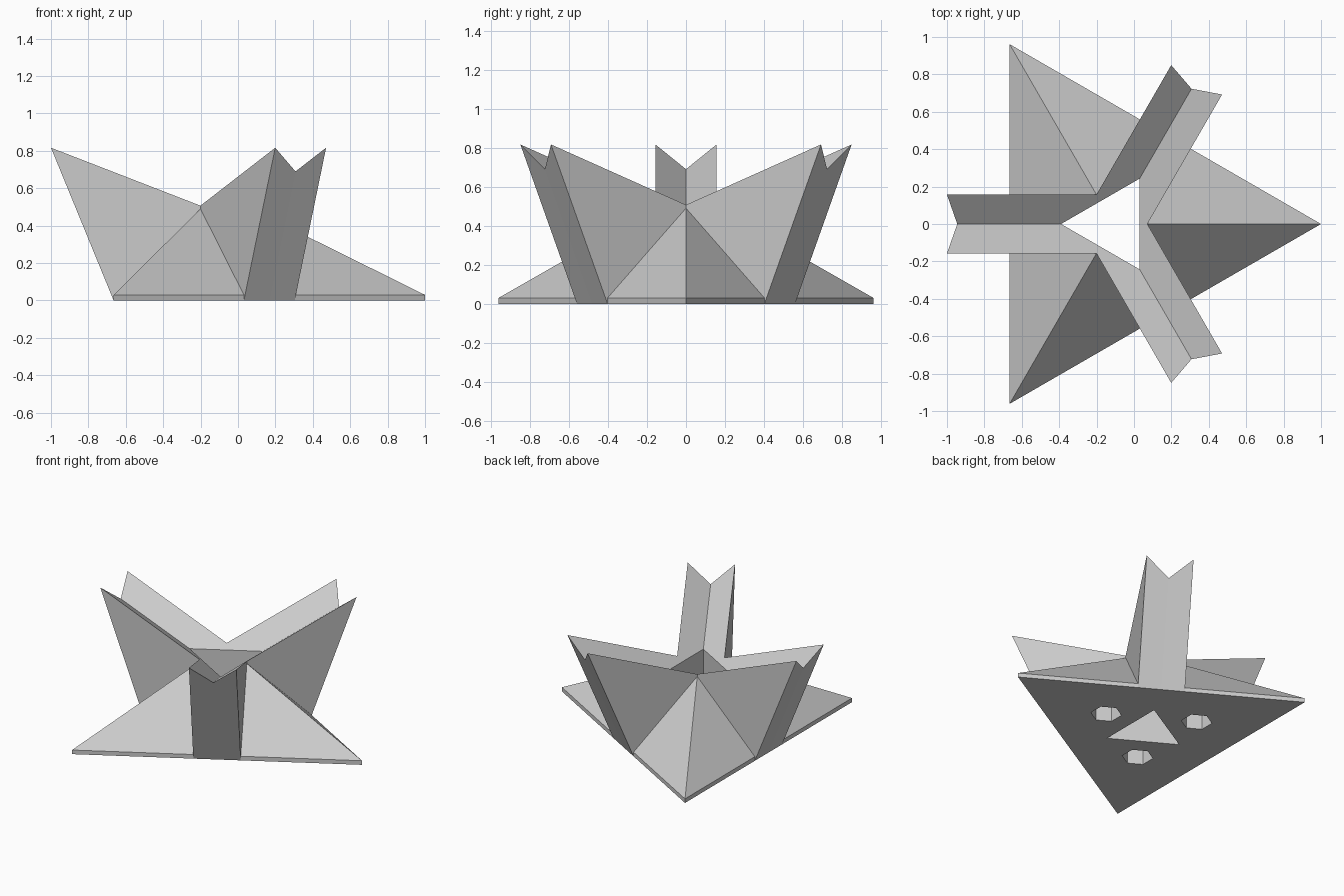
import bpy, bmesh
from math import radians, sin, cos, pi
from mathutils import Matrix, Vector

cube = bpy.data.objects.get("Cube")
if cube:
    bpy.data.objects.remove(cube, do_unlink=True)

# Main sizes, measured from the axis of three-fold symmetry
CORNER = 1.11            # axis to corner of the triangular plate
EDGE = CORNER / 2        # axis to middle of a plate edge
PLATE_TOP = 0.03
HOLE = 0.28              # axis to corner of the central hole
HOLE_TOP = 0.475
SLOPE = 0.775            # rise of the planes cutting the arm tops
HALF_WIDTH = 0.157       # half the width of an arm
PEAK = HALF_WIDTH / sin(radians(60))   # where two arms meet
AXIS_X = -0.11

grey = bpy.data.materials.new("plain grey")
grey.use_nodes = True
grey.diffuse_color = (0.6, 0.6, 0.6, 1)
grey.node_tree.nodes["Principled BSDF"].inputs["Base Color"].default_value = (0.6, 0.6, 0.6, 1)


def make_object(name, bm):
    mesh = bpy.data.meshes.new(name)
    bmesh.ops.recalc_face_normals(bm, faces=bm.faces)
    bm.to_mesh(mesh)
    bm.free()
    mesh.materials.append(grey)
    obj = bpy.data.objects.new(name, mesh)
    obj.location.x = AXIS_X
    bpy.context.collection.objects.link(obj)
    return obj


def arm_point(t, offset, side, z=None):
    """Point t along an arm, offset from its middle; z defaults to the sloped top."""
    c, s = cos(radians(60)), sin(radians(60))
    x, y = t * c + offset * s, t * s - offset * c
    if z is None:
        z = HOLE_TOP + SLOPE * (x - HOLE / 2)
    return Vector((x, side * y, z))


def add_sector(bm, angle):
    """One plate corner with its pyramid and the two half arms beside it."""
    turn = Matrix.Rotation(angle, 3, 'Z')

    def face(*points):
        bm.faces.new([bm.verts.new(turn @ p) for p in points])

    corner_low, corner_high = Vector((CORNER, 0, 0)), Vector((CORNER, 0, PLATE_TOP))
    peak = arm_point(PEAK / 2, HALF_WIDTH, 1)
    ridge = Vector((PEAK, 0, 0.49))
    rims = []
    for side in (1, -1):
        hole_low = arm_point(HOLE, 0, side, 0)
        hole_high = arm_point(HOLE, 0, side)
        groove = arm_point(0.835, 0, side)
        tip = arm_point(0.89, HALF_WIDTH, side)
        foot_mid = arm_point(EDGE, 0, side, 0)
        foot_low = arm_point(EDGE, HALF_WIDTH, side, 0)
        foot_high = arm_point(EDGE, HALF_WIDTH, side, PLATE_TOP)
        face(peak, tip, foot_low, foot_high, ridge)          # arm side
        face(groove, foot_mid, foot_low, tip)                # leaning arm end
        face(corner_high, ridge, foot_high)                  # corner pyramid
        face(corner_low, corner_high, foot_high, foot_low)   # plate edge
        rims.append((hole_low, hole_high, groove, tip, foot_mid, foot_low))
    a, b = rims
    face(a[0], a[1], b[1], b[0])                             # hole wall
    face(a[1], a[2], a[3], peak, b[3], b[2], b[1])           # sloped top
    face(a[0], a[4], a[5], corner_low, b[5], b[4], b[0])     # underside


# Body
bm = bmesh.new()
for i in range(3):
    add_sector(bm, i * 2 * pi / 3)
bmesh.ops.remove_doubles(bm, verts=bm.verts, dist=0.0005)
body = make_object("three_armed_stand", bm)

# Hexagonal pockets in the underside, one below each pyramid
bm = bmesh.new()
for i in range(3):
    place = Matrix.Rotation(i * 2 * pi / 3, 4, 'Z') @ Matrix.Translation((0.35, 0, 0))
    place = place @ Matrix.Rotation(pi / 2, 4, 'Z')
    ring = [bm.verts.new(place @ Vector((0.103 * cos(k * pi / 3), 0.103 * sin(k * pi / 3), -0.15)))
            for k in range(6)]
    bottom = bm.faces.new(ring)
    top = bmesh.ops.extrude_face_region(bm, geom=[bottom], use_keep_orig=True)["geom"]
    bmesh.ops.translate(bm, vec=(0, 0, 0.3), verts=[g for g in top if isinstance(g, bmesh.types.BMVert)])
cutter = make_object("pocket_cutter", bm)
cutter.hide_render = True

cut = body.modifiers.new("pockets", 'BOOLEAN')
cut.operation = 'DIFFERENCE'
cut.solver = 'EXACT'
cut.object = cutter
bpy.context.view_layer.objects.active = body
body.select_set(True)
bpy.ops.object.modifier_apply(modifier=cut.name)
bpy.data.objects.remove(cutter, do_unlink=True)
